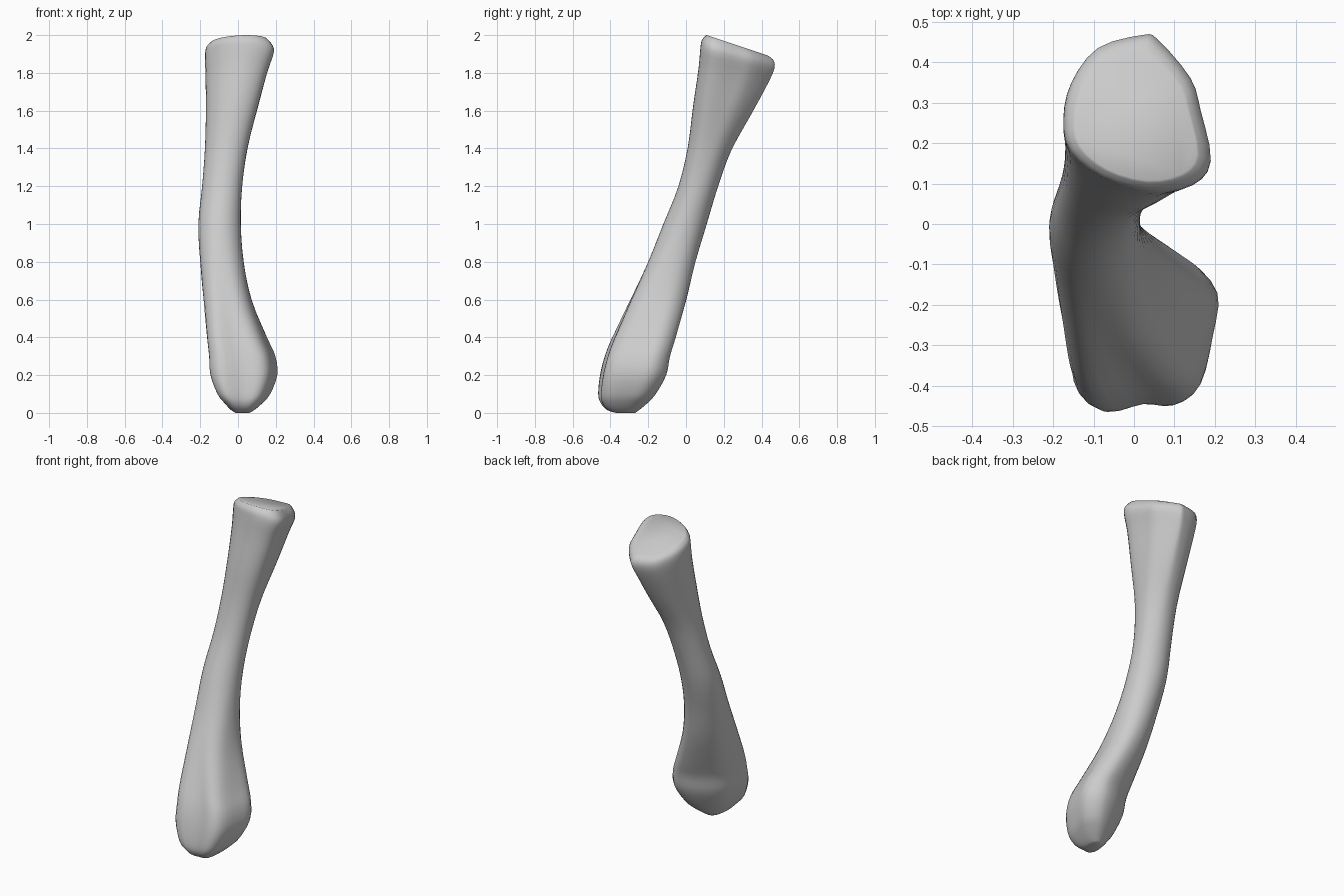
import bpy, bmesh, math
from mathutils import Vector

if "Cube" in bpy.data.objects:
    bpy.data.objects.remove(bpy.data.objects["Cube"])

# Cross-section outlines, 12 points each, counter-clockwise from the front
KNUCKLE = [(.02, -.437), (.11, -.442), (.165, -.40), (.195, -.28), (.205, -.18), (.14, -.11),
           (.05, -.115), (-.04, -.16), (-.10, -.22), (-.13, -.30), (-.145, -.40), (-.09, -.46)]
PLATEAU = [(.04, .075), (.145, .095), (.19, .155), (.165, .28), (.14, .36), (.06, .455),
           (.02, .467), (-.09, .435), (-.155, .35), (-.175, .26), (-.16, .18), (-.08, .11)]
SHAFT = [(math.sin(math.tau * k / 12), -math.cos(math.tau * k / 12)) for k in range(12)]

# Stations: x min, x max, front y, front z, back y, back z
# and the outline blend (-1 knuckle, 0 shaft, 1 plateau)
STATIONS = [
    (-.01, .06, -.37, .00, -.27, .00, -.5),
    (-.035, .085, -.415, .015, -.25, .015, -.6),
    (-.068, .125, -.45, .05, -.21, .05, -.8),
    (-.108, .168, -.465, .10, -.165, .10, -1),
    (-.145, .205, -.455, .20, -.11, .20, -1),
    (-.152, .195, -.43, .30, -.09, .30, -1),
    (-.162, .15, -.39, .40, -.06, .40, -.9),
    (-.18, .07, -.29, .60, .00, .60, -.5),
    (-.20, .03, -.20, .80, .05, .80, -.2),
    (-.21, .015, -.12, 1.0, .11, 1.0, 0),
    (-.19, .022, -.04, 1.2, .17, 1.2, .1),
    (-.175, .05, .01, 1.41, .24, 1.39, .3),
    (-.17, .10, .037, 1.62, .345, 1.58, .6),
    (-.172, .155, .066, 1.82, .435, 1.75, .9),
    (-.175, .19, .076, 1.93, .467, 1.83, 1),
    (-.168, .178, .085, 1.975, .457, 1.873, 1),
    (-.145, .155, .108, 2.0, .425, 1.895, 1),
]


def unit(outline):
    """Scale an outline into the square from -1 to 1."""
    lo = [min(p[i] for p in outline) for i in (0, 1)]
    hi = [max(p[i] for p in outline) for i in (0, 1)]
    return [Vector([2 * (p[i] - lo[i]) / (hi[i] - lo[i]) - 1 for i in (0, 1)]) for p in outline]


def spline(pts, steps, closed):
    """Smooth curve through all points."""
    n, out = len(pts), []
    pick = (lambda i: pts[i % n]) if closed else (lambda i: pts[max(0, min(n - 1, i))])
    for i in range(n if closed else n - 1):
        a, b, c, d = (pick(i + j) for j in (-1, 0, 1, 2))
        for s in range(steps):
            t = s / steps
            out.append(.5 * (2 * b + (c - a) * t + (2 * a - 5 * b + 4 * c - d) * t * t
                             + (3 * b - 3 * c + d - a) * t ** 3))
    return out if closed else out + [pts[-1].copy()]


knuckle, shaft, plateau = unit(KNUCKLE), unit(SHAFT), unit(PLATEAU)


def ring(x0, x1, yf, zf, yb, zb, blend):
    end = knuckle if blend < 0 else plateau
    mixed = unit([s.lerp(e, abs(blend)) for s, e in zip(shaft, end)])
    pts = []
    for p in mixed:
        u, v = (p.x + 1) / 2, (p.y + 1) / 2
        pts.append(Vector((x0 + (x1 - x0) * u, yf + (yb - yf) * v, zf + (zb - zf) * v)))
    return spline(pts, 3, True)


# Bone: loft the stations, then close both ends
rings = [ring(*s) for s in STATIONS]
columns = [spline([r[k] for r in rings], 3, False) for k in range(len(rings[0]))]
bm = bmesh.new()
grid = [[bm.verts.new(p) for p in col] for col in columns]
n = len(grid)
for k in range(n):
    a, b = grid[k], grid[(k + 1) % n]
    for i in range(len(a) - 1):
        bm.faces.new((a[i], b[i], b[i + 1], a[i + 1]))
bm.faces.new([col[-1] for col in grid])
bm.faces.new([col[0] for col in reversed(grid)])
bmesh.ops.recalc_face_normals(bm, faces=bm.faces)
mesh = bpy.data.meshes.new("bone")
bm.to_mesh(mesh)
bm.free()
mesh.polygons.foreach_set("use_smooth", [True] * len(mesh.polygons))
bone = bpy.data.objects.new("bone", mesh)
bpy.context.collection.objects.link(bone)
